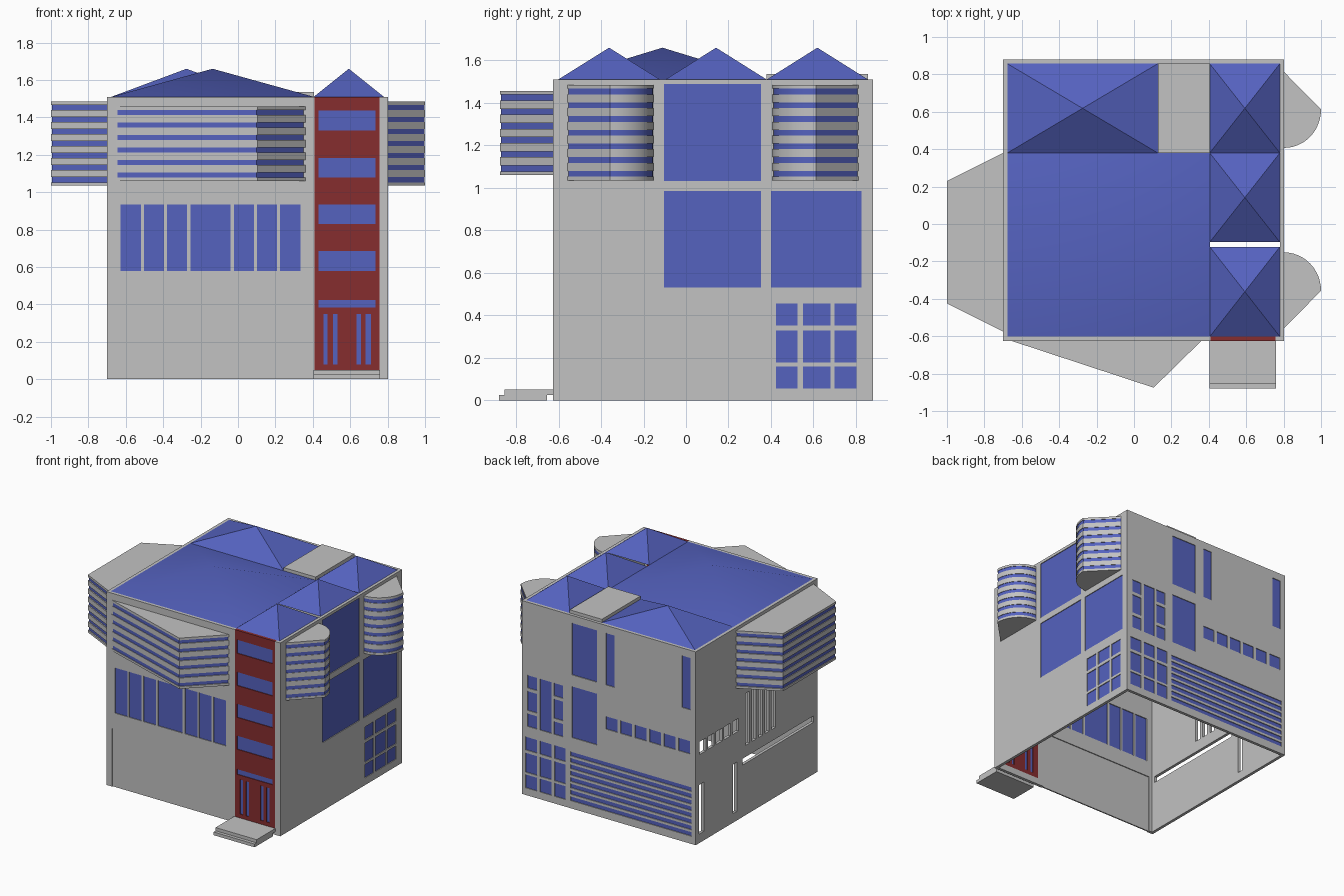
import bpy, bmesh, math
from mathutils import Vector

cube = bpy.data.objects.get("Cube")
if cube:
    bpy.data.objects.remove(cube, do_unlink=True)


def material(name, rgb):
    m = bpy.data.materials.new(name)
    m.use_nodes = True
    m.diffuse_color = (*rgb, 1)
    m.node_tree.nodes["Principled BSDF"].inputs["Base Color"].default_value = (*rgb, 1)
    return m


GREY = material("pale grey", (0.54, 0.54, 0.54))
BLUE = material("window blue", (0.09, 0.122, 0.52))
RED = material("brick red", (0.24, 0.026, 0.028))

T = 0.023      # wall thickness
H = 1.51       # wall height


def finish(bm, name, mat):
    bmesh.ops.recalc_face_normals(bm, faces=bm.faces)
    me = bpy.data.meshes.new(name)
    bm.to_mesh(me)
    bm.free()
    me.materials.append(mat)
    ob = bpy.data.objects.new(name, me)
    bpy.context.collection.objects.link(ob)
    bpy.ops.object.select_all(action='DESELECT')
    ob.select_set(True)
    bpy.context.view_layer.objects.active = ob
    bpy.ops.object.shade_smooth_by_angle(angle=math.radians(30))
    return ob


def add_prism(bm, pts, z0, z1):
    lo = [bm.verts.new((x, y, z0)) for x, y in pts]
    hi = [bm.verts.new((x, y, z1)) for x, y in pts]
    bm.faces.new(lo)
    bm.faces.new(hi)
    for i in range(len(pts)):
        j = (i + 1) % len(pts)
        bm.faces.new((lo[i], lo[j], hi[j], hi[i]))


def box(name, x0, x1, y0, y1, z0, z1, mat):
    bm = bmesh.new()
    add_prism(bm, [(x0, y0), (x1, y0), (x1, y1), (x0, y1)], z0, z1)
    return finish(bm, name, mat)


# Walls: grid of cells minus the openings, extruded inwards
def place(side, u, d):
    return {"front": (u, -0.625 + d), "back": (u, 0.88 - d),
            "right": (0.803 - d, u), "left": (-0.70 + d, u)}[side]


def wall(name, side, u0, u1, z0, z1, holes, mat=GREY):
    us = sorted({u0, u1, *(h[0] for h in holes), *(h[1] for h in holes)})
    zs = sorted({z0, z1, *(h[2] for h in holes), *(h[3] for h in holes)})
    bm, grid = bmesh.new(), {}

    def vert(u, z):
        if (u, z) not in grid:
            grid[u, z] = bm.verts.new((*place(side, u, 0), z))
        return grid[u, z]

    for ua, ub in zip(us, us[1:]):
        for za, zb in zip(zs, zs[1:]):
            u, z = (ua + ub) / 2, (za + zb) / 2
            if not any(h[0] < u < h[1] and h[2] < z < h[3] for h in holes):
                bm.faces.new((vert(ua, za), vert(ub, za), vert(ub, zb), vert(ua, zb)))
    ext = bmesh.ops.extrude_face_region(bm, geom=bm.faces[:], use_keep_orig=True)
    shift = Vector(place(side, 0, T)) - Vector(place(side, 0, 0))
    bmesh.ops.translate(bm, vec=(*shift, 0),
                        verts=[v for v in ext["geom"] if isinstance(v, bmesh.types.BMVert)])
    return finish(bm, name, mat)


def panes(name, side, holes, mat=BLUE, d0=0.006, d1=0.016):
    bm = bmesh.new()
    for a, b, z0, z1 in holes:
        add_prism(bm, [place(side, a, d0), place(side, b, d0),
                       place(side, b, d1), place(side, a, d1)], z0, z1)
    return finish(bm, name, mat)


def row(start, width, pitch, n, z0, z1):
    return [(round(start + i * pitch, 4), round(start + i * pitch + width, 4), z0, z1)
            for i in range(n)]


def grid_of(cols, rows):
    return [(*c, *r) for c in cols for r in rows]


GRID_ROWS = [(0.056, 0.16), (0.178, 0.329), (0.352, 0.455)]

# Front wall with window strip, garage door and red entrance bay
front = (row(-0.627, 0.108, 0.1235, 3, 0.58, 0.935) + [(-0.253, -0.04, 0.58, 0.935)]
         + row(-0.022, 0.108, 0.1235, 3, 0.58, 0.935))
garage = [(-0.65, 0.36, 0.0, 0.455)]
entrance = [(0.41, 0.757, 0.05, H)]
wall("front_wall", "front", -0.677, 0.78, 0, H, front + garage + entrance)
panes("front_windows", "front", front)
panes("garage_door", "front", garage, GREY)

stair = [(0.43, 0.735, z, z + 0.106) for z in (0.58, 0.829, 1.078, 1.33)]
stair += [(0.43, 0.735, 0.384, 0.425)]
stair += [(a, a + 0.023, 0.08, 0.35) for a in (0.456, 0.508, 0.634)]
stair += [(0.682, 0.71, 0.08, 0.35)]
wall("entrance_panel", "front", 0.41, 0.757, 0.05, H, stair, RED)
panes("entrance_windows", "front", stair)
box("upper_step", 0.405, 0.76, -0.855, -0.625, 0.025, 0.05, GREY)
box("lower_step", 0.405, 0.76, -0.88, -0.655, 0.0, 0.025, GREY)

# Right wall
right = [(-0.103, 0.353, 1.033, 1.488), (-0.103, 0.353, 0.531, 0.986),
         (0.40, 0.827, 0.531, 0.986)]
right += grid_of([(0.423, 0.526), (0.55, 0.68), (0.70, 0.803)], GRID_ROWS)
wall("right_wall", "right", -0.625, 0.88, 0, H, right)
panes("right_windows", "right", right)

# Back wall
back = [(0.155, 0.37, 1.045, 1.45), (0.155, 0.37, 0.555, 0.955),
        (0.0, 0.075, 1.045, 1.45), (-0.655, -0.58, 1.045, 1.45)]
back += grid_of([(0.445, 0.525), (0.67, 0.755)], [(0.54, 0.64), (0.665, 0.815), (0.84, 0.94)])
back += [(0.545, 0.645, 0.54, 0.94)]
back += row(-0.65, 0.10, 0.125, 6, 0.70, 0.80)
back += grid_of([(0.425, 0.52), (0.545, 0.645), (0.67, 0.77)], GRID_ROWS)
back += [(-0.665, 0.38, round(0.06 + i * 0.05, 3), round(0.092 + i * 0.05, 3)) for i in range(8)]
wall("back_wall", "back", -0.677, 0.78, 0, H, back)
panes("back_windows", "back", back)

# Left wall with unglazed openings
left = row(0.35, 0.078, 0.101, 5, 0.69, 0.79)
left += row(-0.107, 0.05, 0.08, 5, 0.545, 0.95)
left += [(-0.575, 0.30, 0.405, 0.455), (0.372, 0.42, 0.07, 0.455), (0.78, 0.838, 0.07, 0.455)]
wall("left_wall", "left", -0.625, 0.88, 0, H, left)


# Projecting bays: blue core with stacked grey bands
def bay(name, pts, z0, z1, n, gap=0.027, margin=0.018):
    cx, cy = ((pts[0][i] + pts[-1][i]) / 2 for i in (0, 1))
    core = [(cx + (x - cx) * 0.98, cy + (y - cy) * 0.98) for x, y in pts]
    bm = bmesh.new()
    add_prism(bm, core, z0 + 0.004, z1 - 0.004)
    finish(bm, name + "_glazing", BLUE)
    pitch = (z1 - z0 - 2 * margin - gap) / (n - 1)
    bm, low = bmesh.new(), z0
    for i in range(n):
        add_prism(bm, pts, low, z0 + margin + i * pitch)
        low = z0 + margin + i * pitch + gap
    add_prism(bm, pts, low, z1)
    finish(bm, name + "_bands", GREY)


bay("left_bay", [(-0.70, 0.38), (-1.0, 0.23), (-1.0, -0.425), (-0.70, -0.575)], 1.035, 1.485, 7)
bay("front_bay", [(-0.655, -0.625), (0.105, -0.875), (0.36, -0.625)], 1.06, 1.457, 6)
for name, yc, s in (("back_right_bay", 0.612, -1), ("front_right_bay", -0.357, 1)):
    arc = [(0.803 + 0.197 * math.cos(a), yc + s * 0.205 * math.sin(a))
           for a in (math.radians(90 * i / 12) for i in range(13))]
    bay(name, [(0.803, yc - s * 0.2)] + arc, 1.035, 1.485, 7)


# Roof pyramids
def pyramid(name, x0, x1, y0, y1):
    bm = bmesh.new()
    base = [bm.verts.new((x, y, H)) for x, y in ((x0, y0), (x1, y0), (x1, y1), (x0, y1))]
    apex = bm.verts.new(((x0 + x1) / 2, (y0 + y1) / 2, 1.66))
    bm.faces.new(base)
    for i in range(4):
        bm.faces.new((base[i], base[(i + 1) % 4], apex))
    finish(bm, name, BLUE)


pyramid("main_roof", -0.677, 0.405, -0.602, 0.38)
pyramid("back_left_roof", -0.677, 0.127, 0.38, 0.857)
pyramid("back_right_roof", 0.405, 0.78, 0.38, 0.857)
pyramid("middle_right_roof", 0.405, 0.78, -0.097, 0.38)
pyramid("front_right_roof", 0.405, 0.78, -0.602, -0.122)
box("roof_hatch", 0.127, 0.405, 0.38, 0.857, 1.505, 1.535, GREY)
